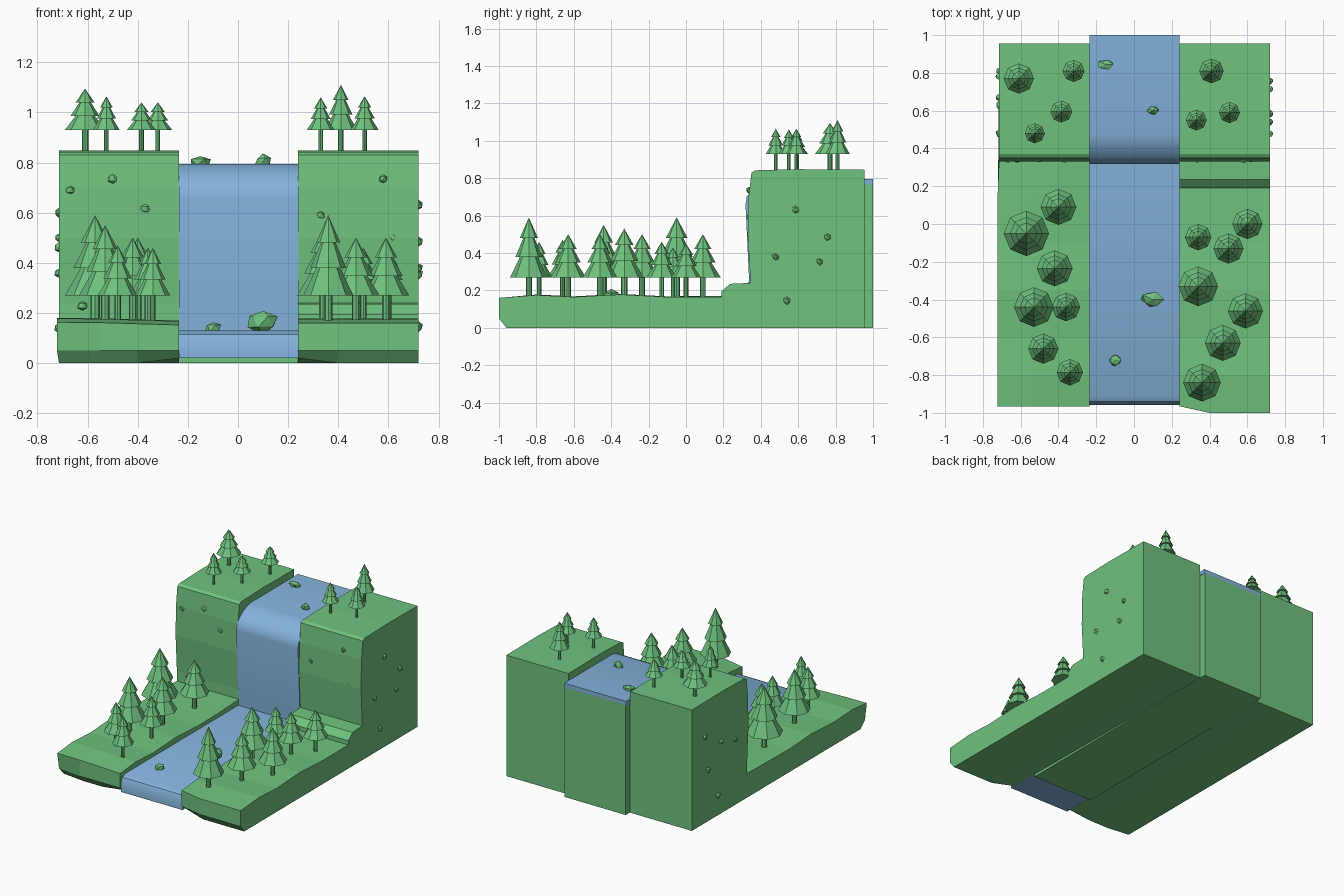
import bpy, bmesh, math, random
from mathutils import Matrix, Vector

random.seed(4)
cube = bpy.data.objects.get("Cube")
if cube:
    bpy.data.objects.remove(cube, do_unlink=True)


def material(name, rgb):
    m = bpy.data.materials.new(name)
    m.use_nodes = True
    m.diffuse_color = (*rgb, 1)
    m.node_tree.nodes["Principled BSDF"].inputs["Base Color"].default_value = (*rgb, 1)
    return m


GREEN = material("leaf green", (0.16, 0.54, 0.21))
BLUE = material("water blue", (0.23, 0.45, 0.71))


def finish(name, bm, mat, smooth=False):
    bmesh.ops.recalc_face_normals(bm, faces=bm.faces)
    mesh = bpy.data.meshes.new(name)
    bm.to_mesh(mesh)
    bm.free()
    mesh.materials.append(mat)
    if smooth:
        mesh.shade_smooth()
        mesh.set_sharp_from_angle(angle=math.radians(35))
    ob = bpy.data.objects.new(name, mesh)
    bpy.context.collection.objects.link(ob)
    return ob


def loft(name, stations, profile, mat, tweak=None, smooth=False):
    """Sweep a (y, z) profile along x, nudging each point with tweak."""
    bm = bmesh.new()
    rings = []
    for x in stations:
        pts = [tweak(x, y, z) if tweak else (x, y, z) for y, z in profile]
        rings.append([bm.verts.new(p) for p in pts])
    n = len(profile)
    for a, b in zip(rings, rings[1:]):
        for i in range(n):
            bm.faces.new((a[i], a[(i + 1) % n], b[(i + 1) % n], b[i]))
    bm.faces.new(rings[0])
    bm.faces.new(rings[-1])
    return finish(name, bm, mat, smooth)


# Cliff and bank outlines, seen from the side
cliff = [(0.345, 0.24), (0.33, 0.5), (0.335, 0.7), (0.35, 0.83),
         (0.37, 0.842), (0.6, 0.848), (0.955, 0.845), (0.955, 0)]
ground = [(-0.96, 0), (-1, 0.05), (-1, 0.16), (-0.8, 0.175), (-0.6, 0.165),
          (-0.35, 0.178), (-0.1, 0.165)]
step = [(0.19, 0.165), (0.19, 0.195), (0.235, 0.235)]


def right_tweak(x, y, z):
    if y < -0.9 and x < 0.3:
        y += 0.035
        z += 0.02 if z < 0.01 else 0
    return x, y, z


def left_tweak(x, y, z):
    if y < -0.9:
        y = max(y + 0.035, -0.965) + (0.02 if z < 0.1 and x < -0.6 else 0)
        z += 0.02 if z < 0.01 and x > -0.3 else 0
    if y < 0.3 and 0.1 < z < 0.2:
        z += 0.03 * (-x - 0.5) if x > -0.6 else 0.003
    if x < -0.7 and (z < 0.01 or y > 0.3):
        x += 0.008
    return x, y, z


loft("stepped_bank", [0.24, 0.4, 0.72], ground + step + cliff, GREEN, right_tweak)
loft("plain_bank", [-0.722, -0.55, -0.4, -0.235],
     ground + [(0.15, 0.168), (0.345, 0.17)] + cliff, GREEN, left_tweak)

# River bed and the water running over it
loft("river_bed", [-0.234, 0.239],
     [(-0.72, 0), (1, 0), (1, 0.766), (0.47, 0.766), (0.36, 0.72), (0.36, 0.1), (-0.72, 0.1)],
     GREEN)
loft("water", [-0.236, 0.241],
     [(1, 0.795), (0.47, 0.795), (0.43, 0.785), (0.39, 0.765), (0.35, 0.735), (0.325, 0.7),
      (0.318, 0.66), (0.34, 0.2), (0.34, 0.13), (-0.91, 0.13), (-0.94, 0.115),
      (-0.957, 0.08), (-0.957, 0.02), (-0.7, 0.02), (-0.7, 0.08), (0.38, 0.08),
      (0.38, 0.71), (0.48, 0.765), (1, 0.765)], BLUE, smooth=True)


def tree(name, x, y, r, top, base, trunk):
    """Trunk plus three eight-sided tapering tiers of foliage."""
    bm = bmesh.new()
    crown = top - base - trunk

    def cone(z0, z1, r0, r1):
        bmesh.ops.create_cone(bm, cap_ends=True, segments=8, radius1=r0, radius2=r1,
                              depth=z1 - z0, matrix=Matrix.Translation((x, y, (z0 + z1) / 2)))

    low = base + trunk
    cone(base - 0.02, low + crown * 0.2, r * 0.16, r * 0.16)
    cone(low, low + crown * 0.46, r, r * 0.3)
    cone(low + crown * 0.34, low + crown * 0.76, r * 0.72, r * 0.16)
    cone(low + crown * 0.66, top, r * 0.48, 0)
    finish(name, bm, GREEN)


bank_trees = [
    (-0.57, -0.05, 0.12, 0.59), (-0.4, 0.09, 0.095, 0.5), (-0.42, -0.235, 0.095, 0.5),
    (-0.53, -0.44, 0.105, 0.55), (-0.36, -0.44, 0.075, 0.46), (-0.48, -0.66, 0.08, 0.47),
    (-0.34, -0.785, 0.07, 0.46), (0.36, -0.84, 0.1, 0.59), (0.47, -0.63, 0.095, 0.5),
    (0.59, -0.46, 0.093, 0.5), (0.34, -0.33, 0.105, 0.53), (0.5, -0.13, 0.08, 0.46),
    (0.34, -0.07, 0.07, 0.43), (0.6, 0, 0.08, 0.45)]
cliff_trees = [
    (0.41, 0.81, 0.065, 1.11), (0.33, 0.55, 0.055, 1.06), (0.505, 0.59, 0.056, 1.065),
    (-0.61, 0.77, 0.08, 1.095), (-0.32, 0.81, 0.058, 1.04), (-0.385, 0.595, 0.058, 1.04),
    (-0.525, 0.48, 0.053, 1.065)]
for i, t in enumerate(bank_trees):
    tree(f"bank_tree_{i + 1}", *t, 0.17, 0.1)
for i, t in enumerate(cliff_trees):
    tree(f"cliff_tree_{i + 1}", *t, 0.845, 0.085)


def rock(name, pos, size):
    bm = bmesh.new()
    bmesh.ops.create_icosphere(bm, subdivisions=1, radius=1)
    for v in bm.verts:
        v.co = Vector(c * s for c, s in zip(v.co * random.uniform(0.75, 1.1), size)) + Vector(pos)
    finish(name, bm, GREEN)


# Boulders in the water
for i, (pos, size) in enumerate([
        ((-0.15, 0.845, 0.8), (0.05, 0.03, 0.03)), ((0.1, 0.6, 0.805), (0.035, 0.025, 0.03)),
        ((0.1, -0.4, 0.165), (0.07, 0.045, 0.05)), ((-0.1, -0.72, 0.14), (0.035, 0.035, 0.03))]):
    rock(f"river_rock_{i + 1}", pos, size)

# Small stones in the cliff faces and the outer walls
for i, (x, z) in enumerate([(-0.67, 0.69), (-0.5, 0.735), (-0.37, 0.615), (-0.62, 0.23),
                            (0.58, 0.735), (0.62, 0.5), (0.33, 0.59)]):
    rock(f"cliff_stone_{i + 1}", (x, 0.338, z), (0.022, 0.015, 0.022))
walls = {0.72: [(0.585, 0.63), (0.755, 0.485), (0.48, 0.38), (0.715, 0.355), (0.54, 0.145)],
         -0.716: [(0.81, 0.6), (0.63, 0.5), (0.48, 0.46), (0.78, 0.36), (0.67, 0.14)]}
for x, spots in walls.items():
    side = "left" if x > 0 else "right"
    for i, (y, z) in enumerate(spots):
        rock(f"{side}_wall_stone_{i + 1}", (x, y, z), (0.018, 0.021, 0.021))
